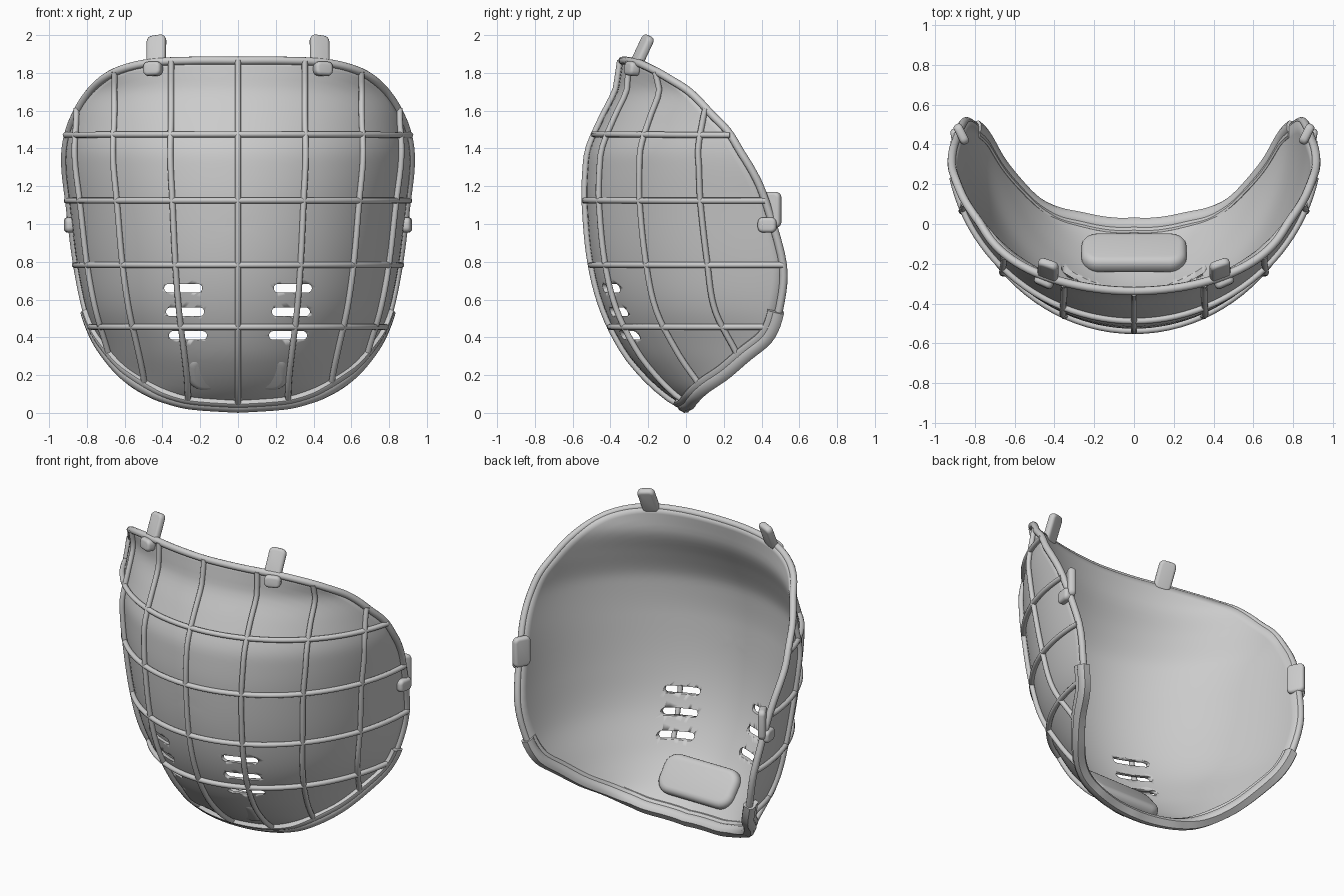
import bpy, bmesh, math
from mathutils import Vector, Matrix

if "Cube" in bpy.data.objects:
    bpy.data.objects.remove(bpy.data.objects["Cube"])

grey = bpy.data.materials.new("mid grey")
grey.use_nodes = True
grey.diffuse_color = (0.6, 0.6, 0.6, 1)
grey.node_tree.nodes["Principled BSDF"].inputs["Base Color"].default_value = (0.6, 0.6, 0.6, 1)

# Face curve: height, front depth, half width, section depth
SECTIONS = [(.02, 0, .7, .8), (.06, -.07, .7, .81), (.1, -.13, .7, .83), (.19, -.23, .71, .92),
            (.33, -.345, .75, .99), (.55, -.455, .82, .99), (.8, -.52, .87, 1.03),
            (1.12, -.55, .91, 1.02), (1.3, -.545, .935, 1), (1.4, -.53, .94, .97),
            (1.56, -.46, .93, .9), (1.7, -.39, .93, .83), (1.78, -.375, .93, .73),
            (1.88, -.36, .93, .6)]
# Edge of the mask: angle round the face in degrees, height
EDGE = [(0, .035), (20, .05), (31, .075), (42, .115), (58, .2), (71, .31), (82, .42),
        (89, .57), (91, .78), (88, 1.12), (84, 1.3), (78, 1.47), (70, 1.58), (60, 1.69),
        (51, 1.77), (42, 1.82), (30, 1.855), (15, 1.865), (0, 1.865)]


def spline(a, b, c, d, t):
    """Smooth step from b to c with neighbours a and d."""
    return tuple(q + .5 * t * (r - p + t * (2 * p - 5 * q + 4 * r - s + t * (3 * (q - r) + s - p)))
                 for p, q, r, s in zip(a, b, c, d))


def section(z):
    n = len(SECTIONS)
    i = max([k for k in range(n - 1) if SECTIONS[k][0] <= z], default=0)
    lo, hi = SECTIONS[i], SECTIONS[i + 1]
    t = (z - lo[0]) / (hi[0] - lo[0])

    def slope(k):
        p, q = SECTIONS[max(k - 1, 0)], SECTIONS[min(k + 1, n - 1)]
        return [(v - u) / (q[0] - p[0]) * (hi[0] - lo[0]) for u, v in zip(p, q)]
    m, w = slope(i), slope(i + 1)
    return [(1 + 2 * t) * (1 - t) ** 2 * lo[k] + t * (1 - t) ** 2 * m[k]
            + t * t * (3 - 2 * t) * hi[k] + t * t * (t - 1) * w[k] for k in (1, 2, 3)]


def surface(angle, z):
    y, a, b = section(z)
    r = math.radians(angle)
    return Vector(((a - .015) * math.sin(r), y + .025 + (b - .04) * (1 - math.cos(r)), z))


def normal(angle, z):
    du = surface(angle + 1, z) - surface(angle - 1, z)
    dv = surface(angle, z + .01) - surface(angle, z - .01)
    return du.cross(dv).normalized()


def edge_points(steps=5):
    pts = []
    for i in range(len(EDGE) - 1):
        quad = [EDGE[min(max(i + k, 0), len(EDGE) - 1)] for k in (-1, 0, 1, 2)]
        pts += [spline(*quad, s / steps) for s in range(steps)]
    return pts + [EDGE[-1]]


def finish(name, bm):
    bmesh.ops.recalc_face_normals(bm, faces=bm.faces)
    mesh = bpy.data.meshes.new(name)
    bm.to_mesh(mesh)
    bm.free()
    mesh.materials.append(grey)
    ob = bpy.data.objects.new(name, mesh)
    bpy.context.collection.objects.link(ob)
    bpy.ops.object.select_all(action='DESELECT')
    ob.select_set(True)
    bpy.context.view_layer.objects.active = ob
    bpy.ops.object.shade_smooth_by_angle(angle=math.radians(40))
    return ob


def sweep(name, path, profile, lift=0, closed=False):
    """Sweep a profile (out of the face, away from the middle) along a path on the face."""
    bm = bmesh.new()
    pts = [surface(*p) + normal(*p) * lift for p in path]
    middle, n, rings = surface(0, 1), len(path), []
    for i, p in enumerate(pts):
        ahead = pts[(i + 1) % n if closed else min(i + 1, n - 1)]
        t = (ahead - pts[i - 1 if closed else max(i - 1, 0)]).normalized()
        out = normal(*path[i])
        side = t.cross(out).normalized()
        if profile is not WIRE and side.dot(p - middle) < 0:
            side = -side
        rings.append([bm.verts.new(p + out * u + side * v) for u, v in profile])
    m = len(profile)
    for i in range(n if closed else n - 1):
        a, b = rings[i], rings[(i + 1) % n]
        for k in range(m):
            bm.faces.new((a[k], a[(k + 1) % m], b[(k + 1) % m], b[k]))
    if not closed:
        bm.faces.new(rings[0])
        bm.faces.new(rings[-1])
    return finish(name, bm)


def circle(r, count=10):
    return [(r * math.cos(math.tau * k / count), r * math.sin(math.tau * k / count)) for k in range(count)]


def rounded_plate(name, loc, size, out, up, corner, soft):
    """Plate with rounded corners and softened rims; its thickness runs along out."""
    bm = bmesh.new()
    bmesh.ops.create_cube(bm, size=1)
    bmesh.ops.scale(bm, vec=size, verts=bm.verts)
    posts = [e for e in bm.edges if abs(e.verts[0].co.z - e.verts[1].co.z) > 1e-4]
    bmesh.ops.bevel(bm, geom=posts, offset=corner, segments=5, profile=.5, affect='EDGES')
    rims = [e for e in bm.edges if abs(e.verts[0].co.z - e.verts[1].co.z) < 1e-4]
    bmesh.ops.bevel(bm, geom=rims, offset=soft, segments=4, profile=.5, affect='EDGES')
    z = Vector(out).normalized()
    x = Vector(up).cross(z).normalized()
    bm.transform(Matrix.Translation(loc) @ Matrix((x, z.cross(x), z)).transposed().to_4x4())
    return finish(name, bm)


# Shell: rings shrinking from the edge towards the middle
half = edge_points()
loop = half + [(-a, z) for a, z in half[-2:0:-1]]
bm = bmesh.new()
centre = bm.verts.new(surface(0, 1))
RINGS, last = 26, None
for r in range(1, RINGS + 1):
    f = r / RINGS
    ring = [bm.verts.new(surface(a * f, 1 + (z - 1) * f)) for a, z in loop]
    for k in range(len(ring)):
        j = (k + 1) % len(ring)
        bm.faces.new((last[k], last[j], ring[j], ring[k]) if last else (centre, ring[j], ring[k]))
    last = ring
shell = finish("shell", bm)
if shell.data.polygons[0].normal.y > 0:
    shell.data.flip_normals()
thick = shell.modifiers.new("thickness", 'SOLIDIFY')
thick.thickness, thick.offset = .022, -1

# Vent slots: rounded bars cut through the front of the shell
bm = bmesh.new()
for side in (-1, 1):
    for x, z in ((.29, .66), (.28, .535), (.265, .41)):
        outline = [(side * x + (.078 if c >= 0 else -.078) + .023 * c, z + .023 * s)
                   for c, s in ((math.cos(t), math.sin(t)) for t in
                                (math.tau * (k + .5) / 16 for k in range(16)))]
        front = [bm.verts.new((u, -.8, v)) for u, v in outline]
        face = bm.faces.new(front)
        moved = bmesh.ops.extrude_face_region(bm, geom=[face])["geom"]
        bmesh.ops.translate(bm, vec=(0, .7, 0), verts=[g for g in moved if isinstance(g, bmesh.types.BMVert)])
cutter = finish("vent_cutter", bm)
cutter.hide_render = True
cut = shell.modifiers.new("vents", 'BOOLEAN')
cut.object, cut.operation, cut.solver = cutter, 'DIFFERENCE', 'EXACT'
bpy.context.view_layer.objects.active = shell
for mod in ("thickness", "vents"):
    bpy.ops.object.modifier_apply(modifier=mod)
bpy.data.objects.remove(cutter)

# Rim tube and the heavier strip round the chin
WIRE = circle(.016)
sweep("rim_tube", loop, circle(.021, 12), closed=True)
low = [p for p in half if p[1] < .56]
chin = [(-a, z) for a, z in low[:0:-1]] + low
sweep("chin_strip", chin, [(.022, -.06), (.028, -.05), (.026, -.03), (.034, -.02), (.034, .01), (.022, .028),
                           (-.022, .028), (-.034, .01), (-.034, -.02), (-.026, -.03),
                           (-.03, -.05), (-.024, -.06)])

# Cage wires: level bars and upright bars
upper = half[half.index(min(half, key=lambda p: abs(p[1] - .78))):]


def crossing(points, axis, value):
    for p, q in zip(points, points[1:]):
        if (p[axis] - value) * (q[axis] - value) <= 0 and p[axis] != q[axis]:
            t = (value - p[axis]) / (q[axis] - p[axis])
            return p[1 - axis] + t * (q[1 - axis] - p[1 - axis])


for i, z in enumerate((.46, .785, 1.125, 1.47)):
    end = crossing(half, 1, z)
    sweep(f"level_wire_{i + 1}", [(end * k / 24, z) for k in range(-24, 25)], WIRE, .012)
for i in range(-3, 4):
    angle = 22.5 * i
    bottom = crossing(half, 0, abs(angle)) if i else half[0][1]
    top = crossing(upper, 0, abs(angle)) if i else half[-1][1]
    sweep(f"upright_wire_{i + 4}", [(angle, bottom + (top - bottom) * k / 36) for k in range(37)], WIRE, .012)

# Chin pad
rounded_plate("chin_pad", (0, -.145, .23), (.53, .25, .09), (0, .78, .62), (0, -.62, .78), .085, .038)

# Clips over the rim: a pair on the top edge and a pair at the sides
for side, word in ((1, "left"), (-1, "right")):
    rounded_plate(f"{word}_top_clip_tab", (side * .432, -.232, 1.915), (.105, .18, .045),
                  (side * .35, -.85, .4), (0, .4, .9), .03, .018)
    rounded_plate(f"{word}_top_clip_lip", (side * .45, -.285, 1.822), (.1, .075, .06),
                  (side * .4, -.9, .1), (0, .1, 1), .028, .018)
    rounded_plate(f"{word}_side_clip_tab", (side * .868, .452, 1.075), (.11, .19, .045),
                  (side * .88, -.45, 0), (0, 0, 1), .03, .018)
    rounded_plate(f"{word}_side_clip_lip", (side * .893, .43, .995), (.1, .08, .05),
                  (side, -.15, 0), (0, 0, 1), .028, .018)
